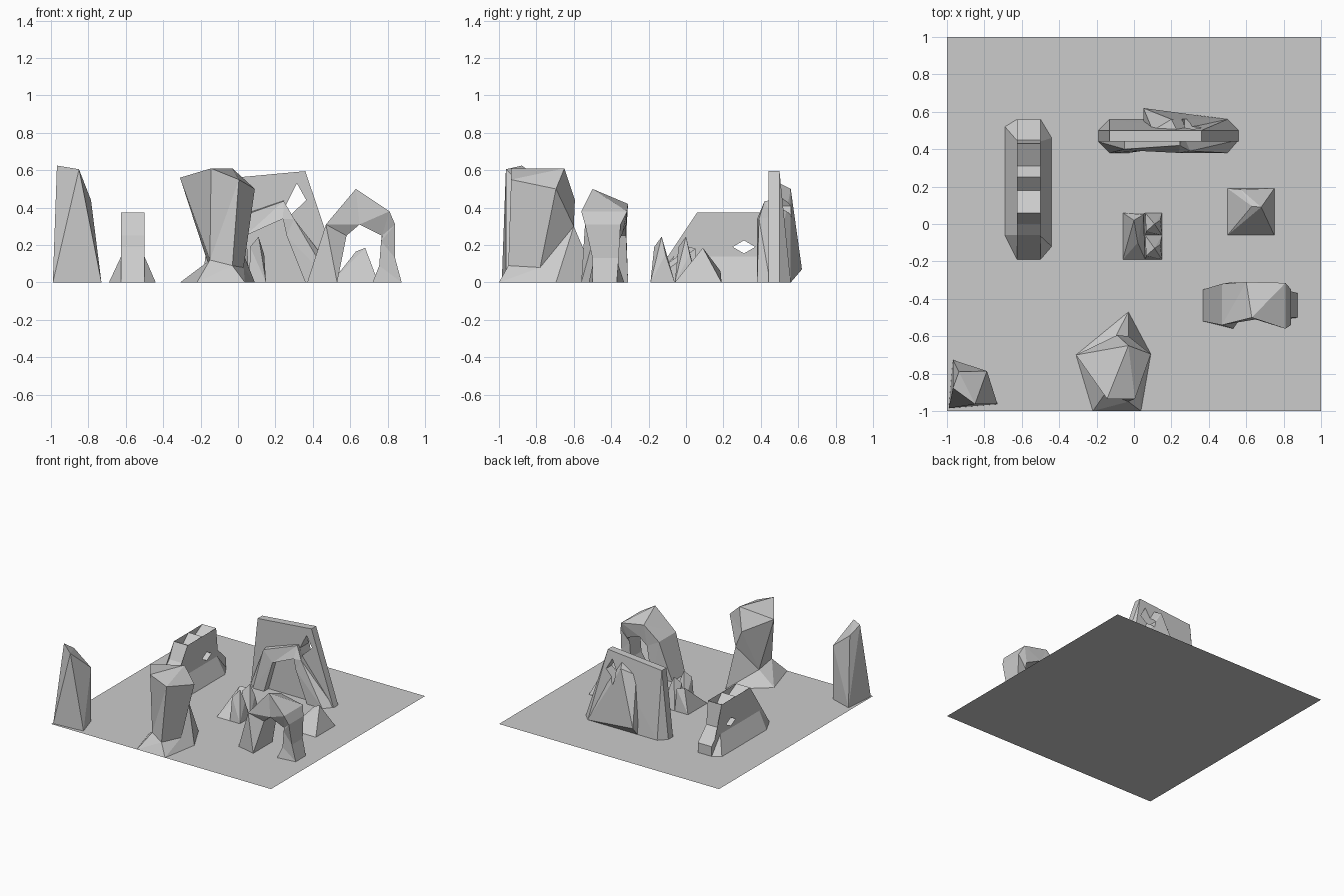
import bpy, bmesh

if "Cube" in bpy.data.objects:
    bpy.data.objects.remove(bpy.data.objects["Cube"])


def finish(bm, name):
    bmesh.ops.recalc_face_normals(bm, faces=bm.faces)
    me = bpy.data.meshes.new(name)
    bm.to_mesh(me)
    bm.free()
    ob = bpy.data.objects.new(name, me)
    bpy.context.collection.objects.link(ob)
    return ob


def hull(name, pts):
    """Convex faceted boulder around a few corner points."""
    bm = bmesh.new()
    vs = [bm.verts.new(p) for p in pts]
    r = bmesh.ops.convex_hull(bm, input=vs)
    junk = {v for v in r["geom_interior"] if isinstance(v, bmesh.types.BMVert)}
    bmesh.ops.delete(bm, geom=list(junk), context='VERTS')
    return finish(bm, name)


def loft(name, rings, tip=None):
    """Skin between rings of equal point count; the last end may be a fan to a tip."""
    bm = bmesh.new()
    rows = [[bm.verts.new(p) for p in r] for r in rings]
    n = len(rows[0])
    for a, b in zip(rows, rows[1:]):
        for i in range(n):
            j = (i + 1) % n
            bm.faces.new((a[i], a[j], b[j], b[i]))
    bm.faces.new(rows[0][::-1])
    if tip:
        t = bm.verts.new(tip)
        for i in range(n):
            bm.faces.new((rows[-1][i], rows[-1][(i + 1) % n], t))
    else:
        bm.faces.new(rows[-1])
    bmesh.ops.triangulate(bm, faces=bm.faces)
    return finish(bm, name)


def rect(x0, x1, y0, y1, z=0):
    return [(x0, y0, z), (x1, y0, z), (x1, y1, z), (x0, y1, z)]


def cut(cutter, *targets):
    cutter.hide_render = True
    cutter.hide_viewport = False
    cutter.display_type = 'WIRE'
    for t in targets:
        m = t.modifiers.new("hole", 'BOOLEAN')
        m.operation = 'DIFFERENCE'
        m.solver = 'EXACT'
        m.object = cutter
        bpy.context.view_layer.objects.active = t
        bpy.ops.object.modifier_apply(modifier=m.name)
    bpy.data.objects.remove(cutter)


# ground sheet
bm = bmesh.new()
bm.faces.new([bm.verts.new(p) for p in rect(-1, 1, -1, 1)])
finish(bm, "ground_sheet")

# corner spire
hull("spire", [(-.99, -.985, 0), (-.73, -.963, 0), (-.786, -.786, 0), (-.968, -.727, 0),
               (-.968, -.877, .625), (-.85, -.963, .605), (-.786, -.786, .44),
               (-.936, -.79, .56)])

# pillar: wide foot, narrow waist, leaning cap
loft("pillar", [
    [(-.31, -.7, 0), (-.22, -1, 0), (.037, -1, 0), (.09, -.695, 0), (-.03, -.47, 0)],
    [(-.16, -.72, .1), (-.15, -.9, .12), (-.03, -.95, .09), (.03, -.78, .08), (-.03, -.6, .3)],
    [(-.31, -.7, .56), (-.144, -.935, .61), (.005, -.935, .55), (.09, -.695, .5),
     (-.09, -.594, .44)],
], tip=(-.03, -.65, .61))

# ridge: jagged spine extruded in x, with a small hole, on a sloping skirt
spine = [(-.19, 0), (-.06, .19), (0, .25), (.06, .375), (.18, .31), (.25, .375),
         (.31, .31), (.43, .375), (.45, .19), (.56, .08), (.56, 0)]
ridge = loft("ridge_spine", [[(x, y, z) for y, z in spine] for x in (-.625, -.5)])
hole = [(.25, .19), (.31, .225), (.37, .19), (.31, .155)]
cut(loft("ridge_cutter", [[(x, y, z) for y, z in hole] for x in (-.7, -.4)]), ridge)
hull("ridge_skirt", [(-.69, .52, 0), (-.69, -.06, 0), (-.625, -.19, 0), (-.5, -.19, 0),
                     (-.44, -.12, 0), (-.44, .46, 0), (-.5, .56, 0), (-.625, .56, 0)]
     + rect(-.62, -.505, -.06, .44, .15))

# small twin-peaked rock
hull("small_rock_left", rect(-.06, .06, -.19, .06) + [(0, .02, .19), (.05, .05, .18), (.02, -.1, .1)])
for y0, y1, py in ((-.19, -.06, -.13), (-.06, .06, 0)):
    hull("small_rock_peak", rect(.06, .15, y0, y1)
         + [(.11, py, .245), (.065, py - .04, .19), (.14, py + .02, .15)])

# low pyramid rock
hull("low_rock", rect(.5, .75, -.06, .19) + [(.68, .09, .185), (.63, .095, .165), (.57, .185, .06)])

# front arch, swept as four-sided sections: outer front, outer back, inner back, inner front
loft("front_arch", [
    [(.37, -.52, 0), (.37, -.35, 0), (.53, -.31, 0), (.53, -.56, 0)],
    [(.47, -.54, .31), (.47, -.32, .31), (.58, -.32, .25), (.58, -.49, .25)],
    [(.63, -.5, .5), (.6, -.31, .42), (.65, -.32, .31), (.65, -.51, .31)],
    [(.81, -.56, .38), (.81, -.315, .38), (.77, -.34, .26), (.77, -.5, .25)],
    [(.84, -.54, .31), (.84, -.35, .31), (.765, -.36, .22), (.765, -.5, .22)],
    [(.84, -.5, .13), (.84, -.36, .13), (.755, -.36, .09), (.755, -.5, .09)],
    [(.875, -.5, 0), (.875, -.37, 0), (.72, -.33, 0), (.72, -.52, 0)],
])

# big slab with a window, a rear brace and a front arch frame
slab = hull("slab", [(-.19, .44, 0), (-.19, .5, 0), (-.13, .56, 0), (.5, .56, 0),
                     (.56, .5, 0), (.56, .44, 0), (-.13, .44, .55), (-.13, .5, .55),
                     (.36, .44, .595), (.36, .5, .595)])
brace = hull("slab_brace", [(.2, .56, .5), (.23, .5, .53), (.1, .5, .45), (.05, .62, .07),
                            (.05, .5, .1), (.05, .56, 0), (.5, .56, 0), (.46, .5, .2)])
window = [(.255, .41), (.315, .53), (.365, .44), (.27, .35)]
cut(loft("window_cutter", [[(x, y, z) for x, z in window] for y in (.3, .8)]), slab, brace)
loft("slab_front_frame", [
    [(-.19, .44, 0), (-.13, .38, 0), (-.03, .38, 0), (-.03, .46, 0)],
    [(-.05, .46, .34), (-.05, .4, .33), (.04, .39, .25), (.04, .46, .25)],
    [(.245, .46, .44), (.245, .42, .435), (.24, .38, .34), (.24, .46, .34)],
    [(.27, .46, .35), (.3, .39, .34), (.26, .38, .25), (.26, .46, .25)],
    [(.56, .45, 0), (.5, .38, 0), (.36, .38, 0), (.36, .46, 0)],
])
